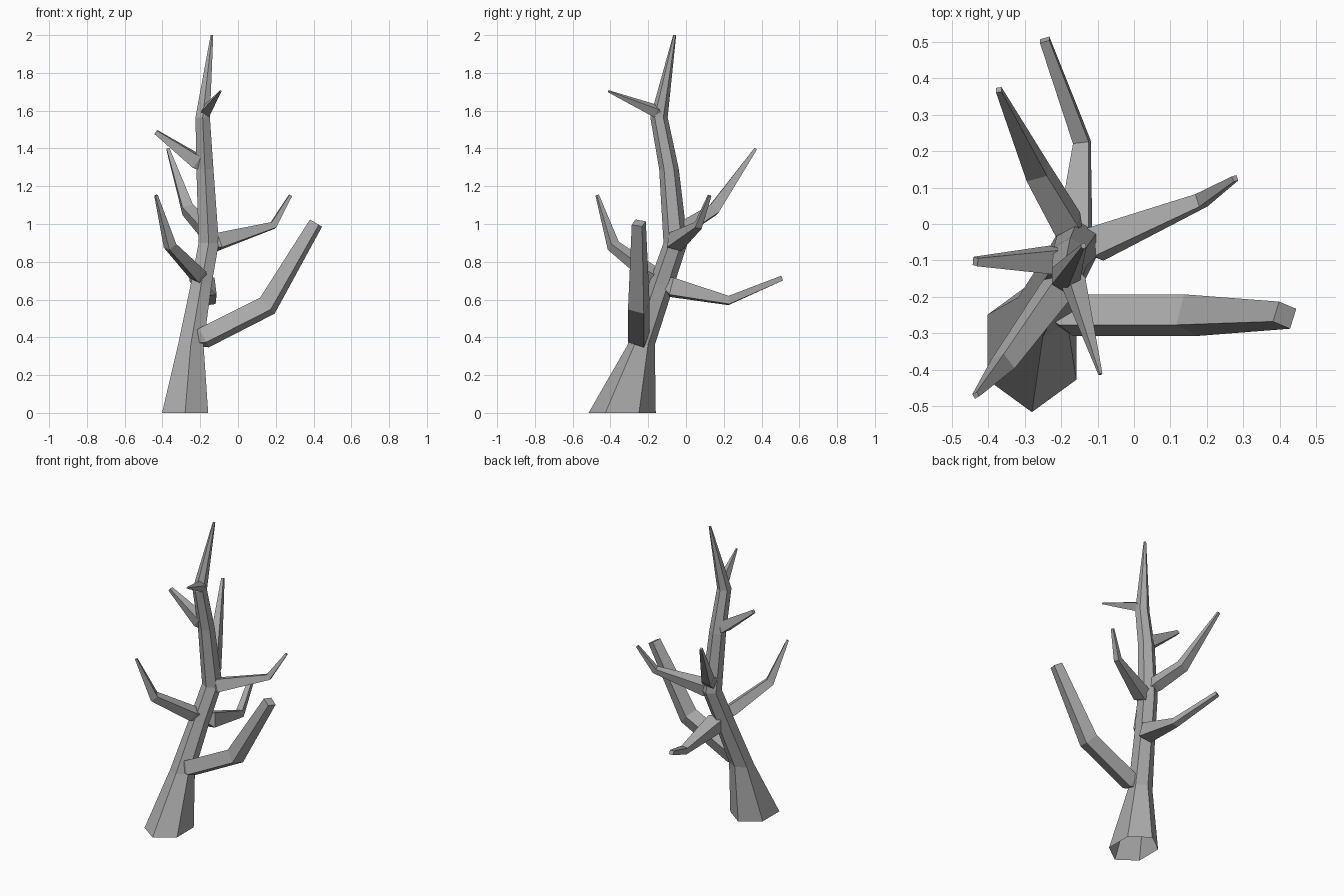
import bpy, bmesh, math
from mathutils import Vector

if "Cube" in bpy.data.objects:
    bpy.data.objects.remove(bpy.data.objects["Cube"])

bark = bpy.data.materials.new("bark_grey")
bark.diffuse_color = (0.4, 0.4, 0.4, 1)
bark.use_nodes = True
bark.node_tree.nodes["Principled BSDF"].inputs["Base Color"].default_value = bark.diffuse_color


def skin(name, rings, closed_base=True):
    """Join successive rings of points into a flat-shaded tube."""
    bm = bmesh.new()
    loops = [[bm.verts.new(p) for p in ring] for ring in rings]
    n = len(loops[0])
    for a, b in zip(loops, loops[1:]):
        for i in range(n):
            j = (i + 1) % n
            bm.faces.new((a[i], a[j], b[j], b[i]))
    if closed_base:
        bm.faces.new(loops[0][::-1])
    bm.faces.new(loops[-1])
    bmesh.ops.recalc_face_normals(bm, faces=bm.faces)
    mesh = bpy.data.meshes.new(name)
    bm.to_mesh(mesh)
    bm.free()
    mesh.materials.append(bark)
    obj = bpy.data.objects.new(name, mesh)
    bpy.context.collection.objects.link(obj)
    return obj


def branch(name, root, path, roll):
    """Four-sided tapering limb; path holds (x, y, z, radius).
    Its base narrows to a hidden root inside the trunk."""
    pts = [Vector(p[:3]) for p in path]
    rings = []
    for i, p in enumerate(path):
        before = (pts[i] - pts[i - 1]).normalized() if i else Vector()
        after = (pts[i + 1] - pts[i]).normalized() if i < len(pts) - 1 else Vector()
        d = (before + after).normalized()
        side = d.cross(Vector((0, 0, 1))).normalized()
        up = side.cross(d)
        offsets = [side * math.cos(a) + up * math.sin(a)
                   for a in (math.radians(roll + 45 + 90 * k) for k in range(4))]
        if i == 0:
            rings.append([Vector(root) + 0.03 * o for o in offsets])
        rings.append([pts[i] + p[3] * o for o in offsets])
    return skin(name, rings)


# Trunk: six-sided with a flared, open foot (x, y, z, x radius, y radius)
trunk = [(-0.28, -0.338, 0, 0.141, 0.178),
         (-0.25, -0.237, 0.36, 0.078, 0.072),
         (-0.195, -0.13, 0.68, 0.064, 0.068),
         (-0.155, -0.055, 0.90, 0.062, 0.064),
         (-0.175, -0.09, 1.29, 0.052, 0.052),
         (-0.187, -0.143, 1.565, 0.044, 0.046),
         (-0.138, -0.06, 2.0, 0.008, 0.008)]
skin("trunk", [[(x + rx * math.cos(a), y + ry * math.sin(a), z)
                for a in (math.radians(30 + 60 * k) for k in range(6))]
               for x, y, z, rx, ry in trunk], closed_base=False)

# Limbs
branch("large_right_branch", (-0.245, -0.23, 0.38),
       [(-0.18, -0.25, 0.398, 0.063), (0.155, -0.25, 0.567, 0.063),
        (0.413, -0.25, 1.005, 0.041)], 20)
branch("back_branch", (-0.185, -0.12, 0.69),
       [(-0.165, -0.075, 0.665, 0.066), (-0.143, 0.225, 0.595, 0.031),
        (-0.245, 0.505, 0.712, 0.019)], 8)
branch("front_left_branch", (-0.185, -0.115, 0.70),
       [(-0.215, -0.185, 0.733, 0.05), (-0.36, -0.385, 0.885, 0.036),
        (-0.434, -0.47, 1.152, 0.010)], 20)
branch("right_branch", (-0.155, -0.055, 0.895),
       [(-0.11, -0.057, 0.905, 0.058), (0.185, 0.065, 0.992, 0.026),
        (0.277, 0.125, 1.15, 0.011)], 15)
branch("back_left_branch", (-0.157, -0.06, 0.95),
       [(-0.182, 0.0, 0.985, 0.05), (-0.266, 0.145, 1.075, 0.042),
        (-0.371, 0.368, 1.397, 0.011)], 20)
branch("left_twig", (-0.177, -0.093, 1.30),
       [(-0.215, -0.1, 1.33, 0.05), (-0.435, -0.103, 1.487, 0.016)], 10)
branch("front_twig", (-0.186, -0.13, 1.575),
       [(-0.166, -0.16, 1.598, 0.036), (-0.092, -0.412, 1.703, 0.006)], 30)
